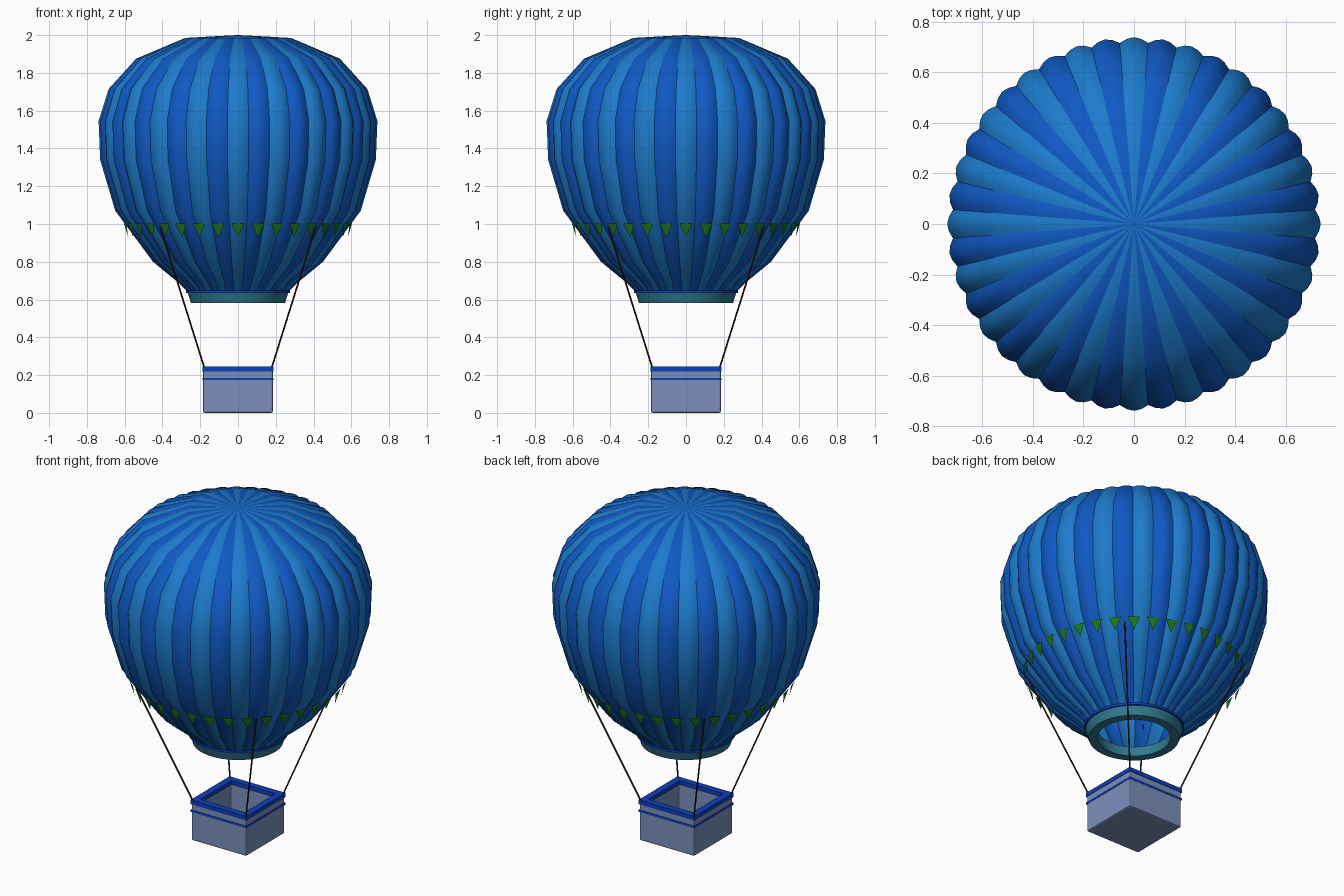
import bpy, bmesh
from math import sin, cos, pi, radians
from mathutils import Vector

if "Cube" in bpy.data.objects:
    bpy.data.objects.remove(bpy.data.objects["Cube"])


def mat(name, r, g, b):
    m = bpy.data.materials.new(name)
    m.diffuse_color = (r, g, b, 1)
    m.use_nodes = True
    m.node_tree.nodes["Principled BSDF"].inputs["Base Color"].default_value = m.diffuse_color
    return m


LIGHT = mat("light_blue", 0.012, 0.20, 0.61)
DARK = mat("dark_blue", 0.005, 0.10, 0.55)
TEAL = mat("teal", 0.03, 0.19, 0.27)
TRIM = mat("trim_blue", 0.004, 0.05, 0.50)
GREEN = mat("green", 0.012, 0.17, 0.01)
ROPE = mat("rope_brown", 0.05, 0.012, 0.005)
WALL = mat("basket_blue_grey", 0.20, 0.28, 0.50)


def make(name, bm, *mats):
    me = bpy.data.meshes.new(name)
    bm.to_mesh(me)
    bm.free()
    ob = bpy.data.objects.new(name, me)
    bpy.context.collection.objects.link(ob)
    for m in mats:
        me.materials.append(m)
    return ob


def polar(r, a, z):
    return Vector((r * cos(a), r * sin(a), z))


# Envelope: bulging gores in two alternating blues
GORES, SEG = 40, 4
profile = [(0.05, 1.998), (0.28, 1.985), (0.54, 1.875), (0.685, 1.715), (0.738, 1.545),
           (0.73, 1.34), (0.65, 1.07), (0.45, 0.80), (0.31, 0.685), (0.26, 0.635)]
n = GORES * SEG
bm = bmesh.new()
rings = []
for r, z in profile:
    ring = []
    for i in range(n):
        puff = 0.972 + 0.028 * sin(pi * (i % SEG) / SEG)
        ring.append(bm.verts.new(polar(r * puff, 2 * pi * (i / SEG - 0.5) / GORES, z)))
    rings.append(ring)
crown = bm.verts.new((0, 0, 2.0))
for i in range(n):
    j = (i + 1) % n
    faces = [bm.faces.new((crown, rings[0][i], rings[0][j]))]
    for a, b in zip(rings, rings[1:]):
        faces.append(bm.faces.new((a[i], b[i], b[j], a[j])))
    for f in faces:
        f.smooth = True
        f.material_index = (i // SEG) % 2
for a, b in zip(rings, rings[1:]):
    for i in range(0, n, SEG):
        bm.edges.get((a[i], b[i])).smooth = False
make("envelope", bm, LIGHT, DARK)


# Lathed closed rings: mouth skirt and its trim band
def lathe(name, section, material, steps=40):
    bm = bmesh.new()
    loops = [[bm.verts.new(polar(r, 2 * pi * (i + 0.5) / steps, z)) for r, z in section]
             for i in range(steps)]
    k = len(section)
    for i in range(steps):
        a, b = loops[i], loops[(i + 1) % steps]
        for s in range(k):
            t = (s + 1) % k
            bm.faces.new((a[s], b[s], b[t], a[t])).smooth = True
    bmesh.ops.recalc_face_normals(bm, faces=bm.faces)
    for e in bm.edges:
        e.smooth = e.calc_face_angle(0) < radians(30)
    return make(name, bm, material)


lathe("mouth_skirt", [(0.268, 0.64), (0.25, 0.582), (0.20, 0.582), (0.20, 0.64)], TEAL)
lathe("mouth_trim", [(0.275, 0.635), (0.275, 0.648), (0.255, 0.648), (0.255, 0.635)], TRIM)

# Bunting flags around the envelope
bm = bmesh.new()
FLAGS = 36
for i in range(FLAGS):
    a = 2 * pi * i / FLAGS
    side = Vector((-sin(a), cos(a), 0)) * 0.034
    top = polar(0.607, a, 1.003)
    bm.faces.new([bm.verts.new(p) for p in (top - side, polar(0.59, a, 0.93), top + side)])
make("bunting_flags", bm, GREEN)

# Basket: open box with softened edges
bm = bmesh.new()
bmesh.ops.create_cube(bm, size=1)
for v in bm.verts:
    v.co = Vector((v.co.x * 0.37, v.co.y * 0.37, (v.co.z + 0.5) * 0.235))
top = max(bm.faces, key=lambda f: f.calc_center_median().z)
bmesh.ops.inset_region(bm, faces=[top], thickness=0.03)
inner = bmesh.ops.extrude_discrete_faces(bm, faces=[top])["faces"][0]
bmesh.ops.translate(bm, verts=inner.verts, vec=(0, 0, -0.21))
basket = make("basket", bm, WALL)
bev = basket.modifiers.new("soft_edges", 'BEVEL')
bev.width, bev.segments = 0.009, 2


# Square bands: rim and stripe
def square_band(name, outer, inner, z0, z1):
    bm = bmesh.new()
    corners = [(-1, -1), (1, -1), (1, 1), (-1, 1)]
    section = [(outer, z0), (outer, z1), (inner, z1), (inner, z0)]
    loops = [[bm.verts.new((x * h, y * h, z)) for h, z in section] for x, y in corners]
    for i in range(4):
        a, b = loops[i], loops[(i + 1) % 4]
        for s in range(4):
            t = (s + 1) % 4
            bm.faces.new((a[s], b[s], b[t], a[t]))
    bmesh.ops.recalc_face_normals(bm, faces=bm.faces)
    return make(name, bm, TRIM)


square_band("basket_rim", 0.188, 0.148, 0.22, 0.245)
square_band("basket_stripe", 0.187, 0.18, 0.173, 0.186)

# Four ropes from basket corners to the envelope
for sx in (-1, 1):
    for sy in (-1, 1):
        p = Vector((sx * 0.177, sy * 0.177, 0.235))
        q = Vector((sx * 0.417, sy * 0.417, 1.0))
        d = q - p
        bpy.ops.mesh.primitive_cylinder_add(vertices=8, radius=0.0045, depth=d.length,
                                            location=(p + q) / 2)
        rope = bpy.context.object
        rope.rotation_euler = d.to_track_quat('Z', 'Y').to_euler()
        rope.name = f"rope_{'right' if sx > 0 else 'left'}_{'back' if sy > 0 else 'front'}"
        rope.data.materials.append(ROPE)
        bpy.ops.object.shade_smooth_by_angle()
